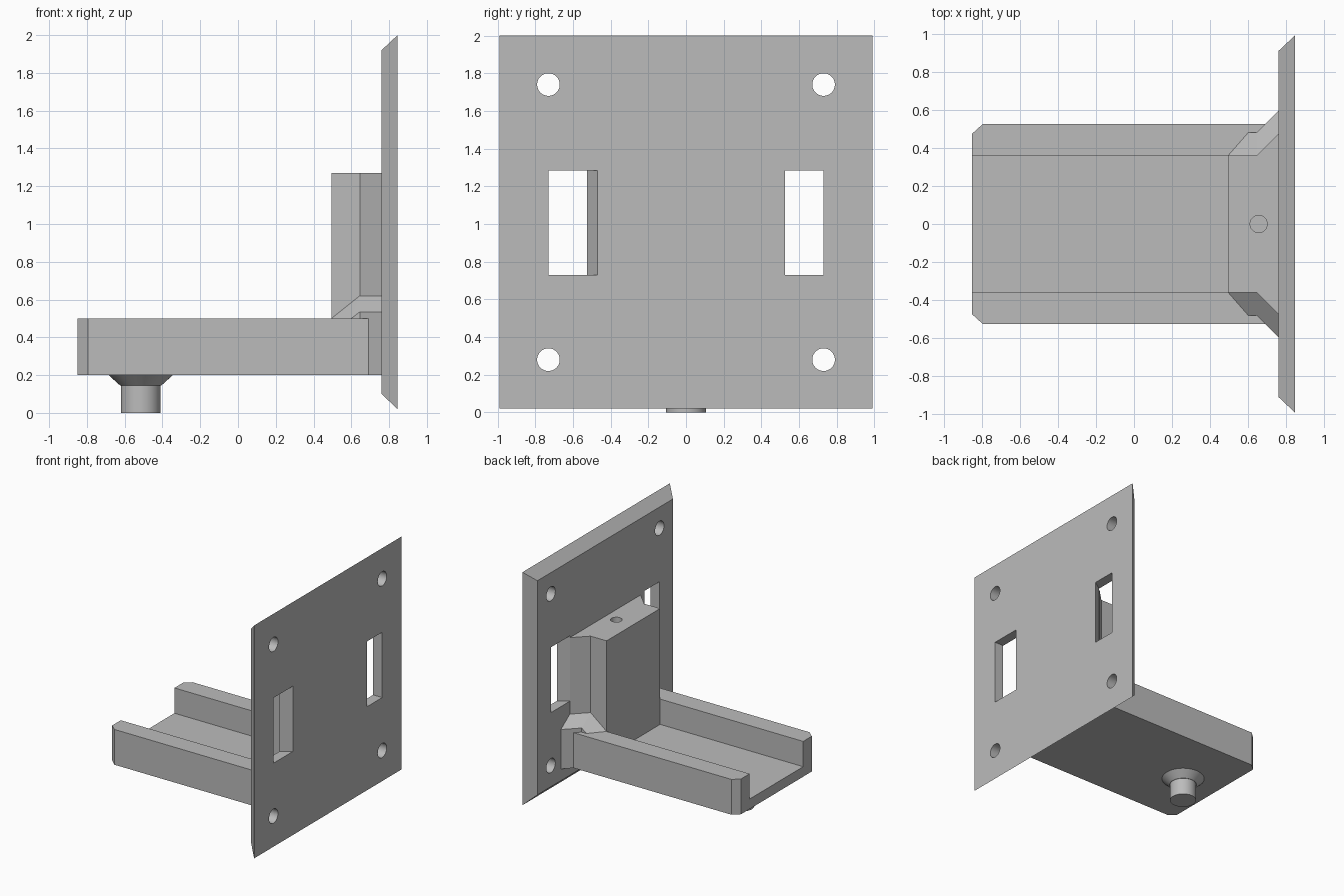
import bpy, bmesh, math
from mathutils import Matrix

cube = bpy.data.objects.get("Cube")
if cube:
    bpy.data.objects.remove(cube, do_unlink=True)

grey = bpy.data.materials.new("light grey")
grey.use_nodes = True
COLOUR = (0.5, 0.5, 0.5, 1)
grey.diffuse_color = COLOUR
grey.node_tree.nodes["Principled BSDF"].inputs["Base Color"].default_value = COLOUR


def finish(name, bm):
    bmesh.ops.recalc_face_normals(bm, faces=bm.faces[:])
    mesh = bpy.data.meshes.new(name)
    bm.to_mesh(mesh)
    bm.free()
    mesh.materials.append(grey)
    ob = bpy.data.objects.new(name, mesh)
    bpy.context.collection.objects.link(ob)
    return ob


def hull(name, points):
    """Convex solid around the points."""
    bm = bmesh.new()
    for p in points:
        bm.verts.new(p)
    bmesh.ops.convex_hull(bm, input=bm.verts[:])
    bmesh.ops.dissolve_limit(bm, angle_limit=0.01, verts=bm.verts[:], edges=bm.edges[:])
    return finish(name, bm)


def prism(name, outline, z0, z1):
    """Outline in x, y raised from z0 to z1."""
    bm = bmesh.new()
    face = bm.faces.new([bm.verts.new((x, y, z0)) for x, y in outline])
    top = bmesh.ops.extrude_face_region(bm, geom=[face])["geom"]
    for v in top:
        if isinstance(v, bmesh.types.BMVert):
            v.co.z = z1
    return finish(name, bm)


def cone(name, loc, r_low, r_high, depth, along_x=False):
    bm = bmesh.new()
    turn = Matrix.Rotation(math.pi / 2, 4, "Y") if along_x else Matrix()
    bmesh.ops.create_cone(bm, cap_ends=True, segments=48, radius1=r_low,
                          radius2=r_high, depth=depth,
                          matrix=Matrix.Translation(loc) @ turn)
    return finish(name, bm)


def cut(target, cutter):
    cutter.hide_render = True
    cutter.hide_viewport = True
    cutter.display_type = "WIRE"
    mod = target.modifiers.new(cutter.name, "BOOLEAN")
    mod.operation = "DIFFERENCE"
    mod.solver = "EXACT"
    mod.object = cutter


def both_sides(points):
    return [(x, s * y, z) for x, y, z in points for s in (1, -1)]


BACK, FACE = 0.76, 0.845   # inner and outer planes of the wall plate

# Wall plate with bevelled rim
plate = hull("wall_plate", both_sides([
    (BACK, 0.91, 0.1), (BACK, 0.91, 1.92), (FACE, 0.99, 0.02), (FACE, 0.99, 2.0)]))

# Screw holes
for y in (-0.73, 0.73):
    for z in (0.28, 1.74):
        cut(plate, cone("screw_hole_cutter", (0.8, y, z), 0.06, 0.06, 0.3, True))

# Slots, each with its +y-facing or -y-facing inner wall skewed the same way
for inner, outer in ((-0.47, -0.73), (0.525, 0.73)):
    corners = []
    for x in (BACK - 0.02, FACE + 0.02):
        skew = inner + 0.65 * (x - FACE)
        corners += [(x, y, z) for y in (skew, outer) for z in (0.73, 1.285)]
    cut(plate, hull("slot_cutter", corners))

# Upright block flaring into the plate
half = [(0.495, 0.36), (0.645, 0.36), (BACK, 0.475)]
block = prism("upright_block", half + [(x, -y) for x, y in reversed(half)], 0.21, 1.27)
cut(block, cone("pin_hole_cutter", (0.655, 0, 1.1), 0.045, 0.045, 0.6))

# Sloped collar around the foot of the block
hull("collar_front", both_sides([
    (0.495, 0.36, 0.2), (0.495, 0.36, 0.5), (0.6, 0.48, 0.2), (0.6, 0.48, 0.5),
    (0.645, 0.48, 0.2), (0.645, 0.48, 0.535), (0.645, 0.36, 0.62)]))
hull("collar_flare", both_sides([
    (0.645, 0.48, 0.2), (0.645, 0.48, 0.535), (0.645, 0.36, 0.62),
    (BACK, 0.595, 0.2), (BACK, 0.595, 0.535), (BACK, 0.475, 0.62)]))

# Tray: floor and two side rails with clipped corners
prism("tray_floor", [(-0.85, -0.36), (BACK, -0.36), (BACK, 0.36), (-0.85, 0.36)], 0.2, 0.285)
for name, s in (("left_rail", 1), ("right_rail", -1)):
    prism(name, [(-0.85, s * 0.36), (BACK, s * 0.36), (BACK, s * 0.525),
                 (-0.795, s * 0.525), (-0.85, s * 0.475)], 0.2, 0.5)

# Peg under the tray
peg = [cone("peg", (-0.515, 0, 0.075), 0.105, 0.105, 0.15),
       cone("peg_collar", (-0.515, 0, 0.172), 0.108, 0.17, 0.056)]

# Smooth the round parts
bpy.ops.object.select_all(action="DESELECT")
for ob in peg:
    ob.select_set(True)
bpy.context.view_layer.objects.active = peg[0]
bpy.ops.object.shade_smooth_by_angle(angle=math.radians(30))
